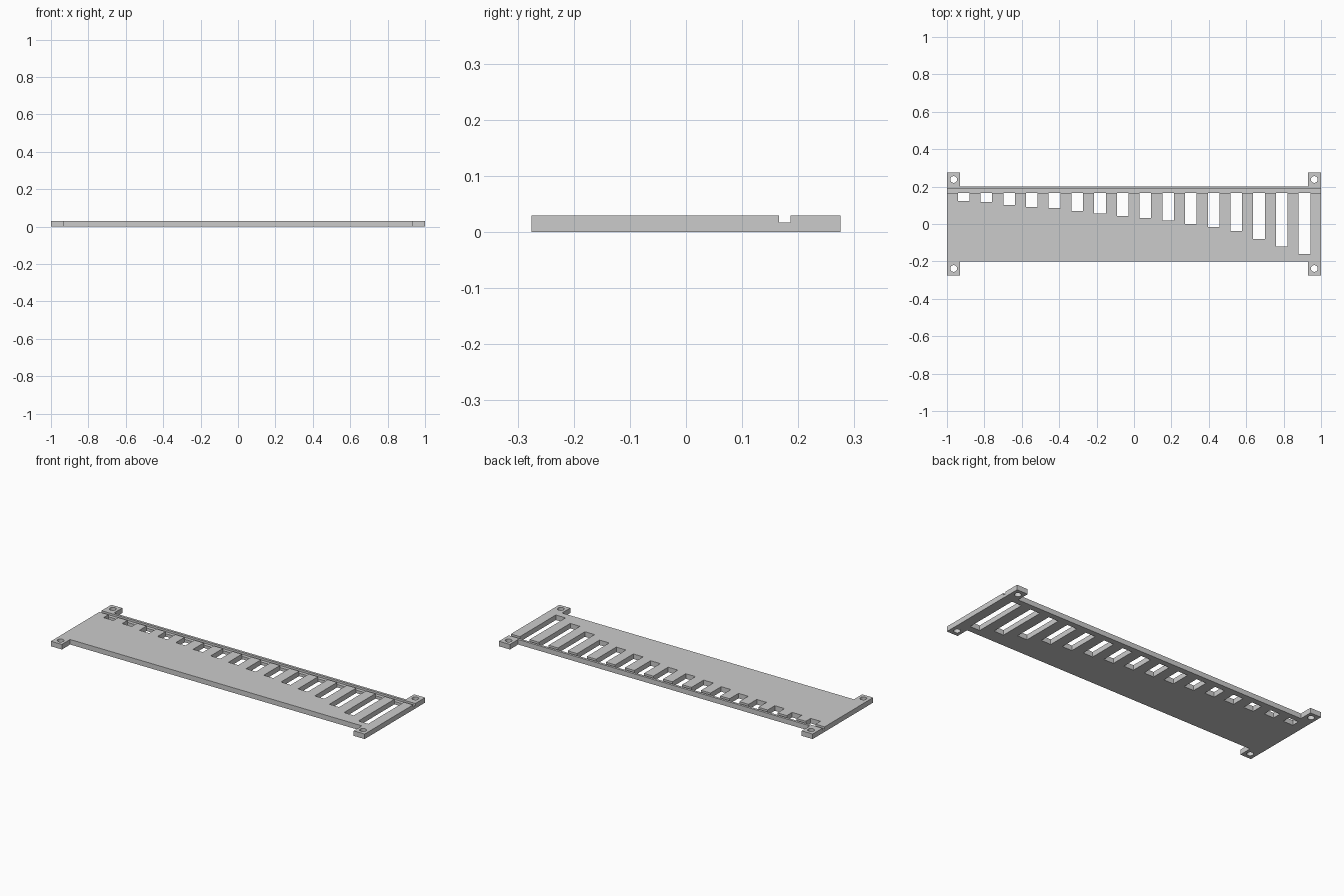
import bpy, bmesh, math
from mathutils import Matrix, Vector

if "Cube" in bpy.data.objects:
    bpy.data.objects.remove(bpy.data.objects["Cube"])

T = 0.029                      # plate thickness
GROOVE = (0.166, 0.186, 0.017)  # y start, y end, floor height


def make_object(name, bm):
    bmesh.ops.recalc_face_normals(bm, faces=bm.faces)
    mesh = bpy.data.meshes.new(name)
    bm.to_mesh(mesh)
    bm.free()
    ob = bpy.data.objects.new(name, mesh)
    bpy.context.collection.objects.link(ob)
    return ob


def add_box(bm, x0, x1, y0, y1, z0, z1):
    size = Matrix.Diagonal((x1 - x0, y1 - y0, z1 - z0, 1))
    mid = Matrix.Translation(((x0 + x1) / 2, (y0 + y1) / 2, (z0 + z1) / 2))
    bmesh.ops.create_cube(bm, size=1, matrix=mid @ size)


def cut(target, cutter):
    cutter.hide_render = True
    mod = target.modifiers.new(cutter.name, 'BOOLEAN')
    mod.operation = 'DIFFERENCE'
    mod.solver = 'EXACT'
    mod.object = cutter
    bpy.context.view_layer.objects.active = target
    bpy.ops.object.modifier_apply(modifier=mod.name)
    bpy.data.objects.remove(cutter)


# plate with four corner tabs, extruded from its outline
quarter = [(1, 0.275), (0.93, 0.275), (0.93, 0.2)]
outline = quarter + [(-x, y) for x, y in reversed(quarter)]
outline += [(-x, -y) for x, y in outline]
bm = bmesh.new()
face = bm.faces.new([bm.verts.new((x, y, 0)) for x, y in outline])
top = bmesh.ops.extrude_face_region(bm, geom=[face])['geom']
bmesh.ops.translate(bm, vec=Vector((0, 0, T)),
                    verts=[v for v in top if isinstance(v, bmesh.types.BMVert)])
plate = make_object("slotted_plate", bm)

# full-length groove along the back edge
bm = bmesh.new()
add_box(bm, -1.1, 1.1, GROOVE[0], GROOVE[1], GROOVE[2], 0.1)
cut(plate, make_object("groove_cutter", bm))

# row of slots that grow longer toward the right
slot_ends = [0.122, 0.117, 0.101, 0.092, 0.085, 0.069, 0.055, 0.044,
             0.031, 0.018, 0.001, -0.017, -0.038, -0.079, -0.119, -0.161]
bm = bmesh.new()
for i, y in enumerate(slot_ends):
    x = -0.911 + i * 0.1215
    add_box(bm, x - 0.031, x + 0.031, y, GROOVE[0], -0.1, 0.1)
cut(plate, make_object("slot_cutter", bm))

# screw holes in the tabs
bm = bmesh.new()
for sx in (-1, 1):
    for sy in (-1, 1):
        bmesh.ops.create_cone(bm, cap_ends=True, segments=32, radius1=0.018,
                              radius2=0.018, depth=0.2,
                              matrix=Matrix.Translation((sx * 0.964, sy * 0.238, 0)))
cut(plate, make_object("hole_cutter", bm))

# smooth hole walls, crisp edges elsewhere
plate.select_set(True)
bpy.context.view_layer.objects.active = plate
bpy.ops.object.shade_smooth_by_angle(angle=math.radians(30))
